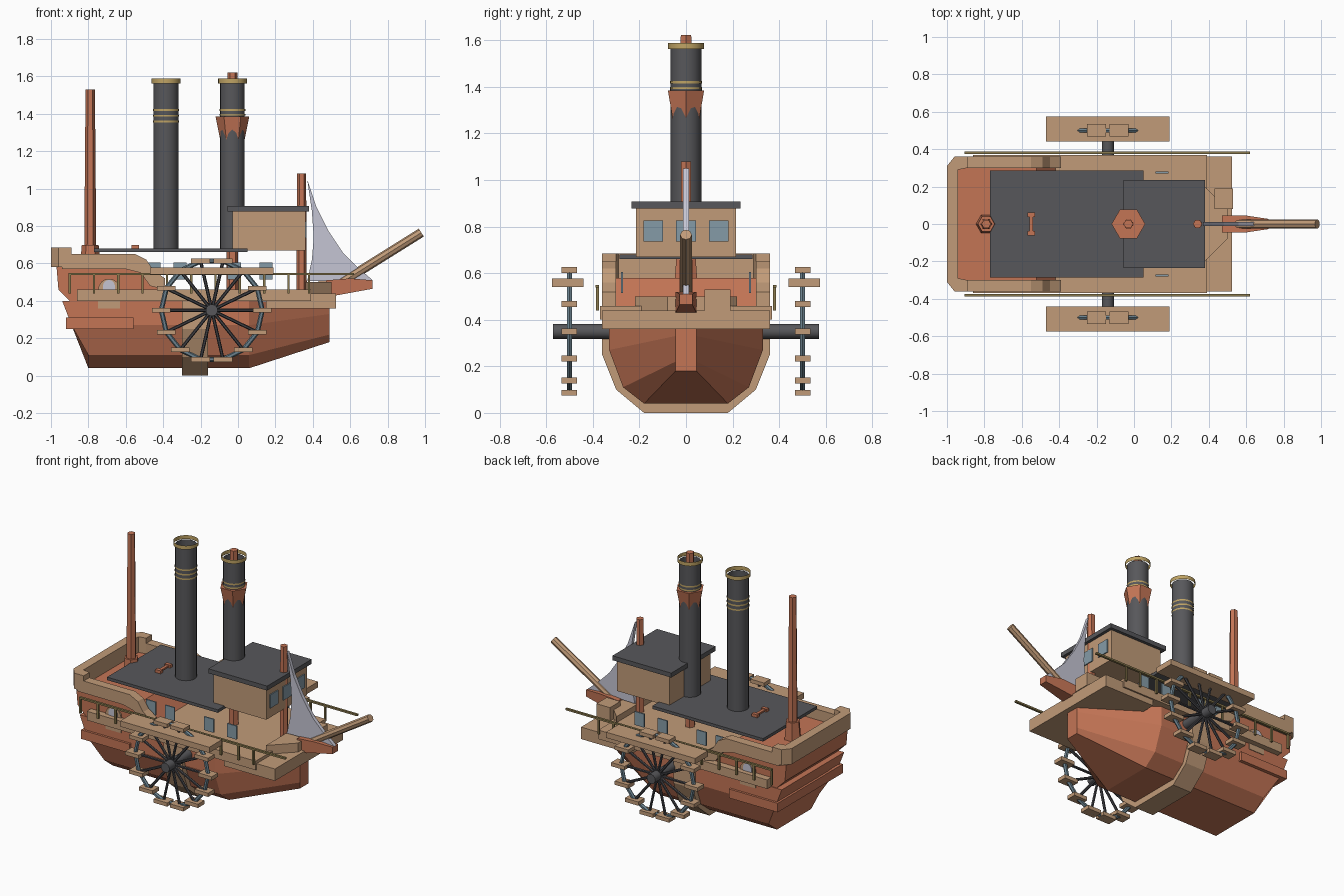
import bpy, bmesh, math
from mathutils import Vector

if "Cube" in bpy.data.objects:
    bpy.data.objects.remove(bpy.data.objects["Cube"], do_unlink=True)


def paint(name, r, g, b):
    m = bpy.data.materials.new(name)
    m.use_nodes = True
    col = tuple((c / 255) ** 2.2 for c in (r, g, b)) + (1,)
    m.diffuse_color = col
    m.node_tree.nodes["Principled BSDF"].inputs["Base Color"].default_value = col
    return m


RED = paint("terracotta wood", 194, 116, 86)
TAN = paint("tan wood", 192, 154, 120)
GREY = paint("dark iron", 88, 88, 91)
BLACK = paint("spoke iron", 68, 68, 72)
GOLD = paint("brass", 190, 162, 100)
RAIL = paint("dull brass", 138, 122, 80)
GLASS = paint("window blue", 132, 154, 166)
STEEL = paint("rim steel", 106, 128, 140)
SAIL = paint("sail cloth", 196, 196, 210)
made = []


def finish(name, bm, mat, smooth=False):
    bmesh.ops.recalc_face_normals(bm, faces=bm.faces)
    me = bpy.data.meshes.new(name)
    bm.to_mesh(me)
    bm.free()
    me.materials.append(mat)
    ob = bpy.data.objects.new(name, me)
    bpy.context.collection.objects.link(ob)
    if smooth:
        made.append(ob)
    return ob


def box(name, x, y, z, mat):
    bm = bmesh.new()
    bmesh.ops.create_cube(bm, size=1)
    for v in bm.verts:
        v.co = [(r[0] + r[1]) / 2 + c * (r[1] - r[0]) for r, c in zip((x, y, z), v.co)]
    return finish(name, bm, mat)


def prism(name, pts, lo, hi, mat, axis="y"):
    """Extrude an outline along y (points x,z), z (points x,y) or x (points y,z)."""
    place = {"y": lambda a, b, c: (a, c, b), "z": lambda a, b, c: (a, b, c),
             "x": lambda a, b, c: (c, a, b)}[axis]
    bm = bmesh.new()
    face = bm.faces.new([bm.verts.new(place(a, b, lo)) for a, b in pts])
    ext = bmesh.ops.extrude_face_region(bm, geom=[face])["geom"]
    step = Vector(place(0, 0, hi - lo))
    for v in ext:
        if isinstance(v, bmesh.types.BMVert):
            v.co += step
    return finish(name, bm, mat)


def rod(name, a, b, r1, mat, r2=None, sides=6, caps=True, smooth=False):
    a, b = Vector(a), Vector(b)
    bm = bmesh.new()
    bmesh.ops.create_cone(bm, cap_ends=caps, segments=sides, radius1=r1,
                          radius2=r1 if r2 is None else r2, depth=(b - a).length)
    turn = (b - a).to_track_quat("Z", "Y")
    if abs((b - a).normalized().z) > 0.999:
        turn.identity()
        for v in bm.verts:
            v.co.x, v.co.y = v.co.y, -v.co.x
    for v in bm.verts:
        v.co = turn @ v.co + (a + b) / 2
    return finish(name, bm, mat, smooth)


def mirrored(pts):
    return pts + [(-y, z) for y, z in reversed(pts)]


# Hull lofted from raked stern to narrow bow
side = [(.33, .40), (.33, .27), (.27, .11), (.18, .04)]
stern_x = [-.94, -.89, -.80, -.80]
bow_z = [.38, .33, .22, .18]
bm = bmesh.new()
rings = []
for k in range(3):
    half = []
    for (y, z), sx, bz in zip(side, stern_x, bow_z):
        half.append([(sx, y, z), (.06, y, z), (.49, .045, bz)][k])
    rings.append([bm.verts.new(p) for p in half]
                 + [bm.verts.new((x, -y, z)) for x, y, z in reversed(half)])
for r, s in zip(rings, rings[1:]):
    for i in range(8):
        j = (i + 1) % 8
        bm.faces.new((r[i], r[j], s[j], s[i]))
bm.faces.new(rings[0])
bm.faces.new(rings[-1])
finish("hull", bm, RED)

strap = [(.36, .40), (.36, .25), (.30, .10), (.18, 0)]
prism("hull_strap", mirrored(strap), -.30, -.16, TAN, "x")
box("stern_belt", (-.92, -.56), (-.345, .345), (.25, .31), RED)
castle = [(-.90, .31), (-.90, .40), (-.96, .46), (-.97, .58), (-.52, .58), (-.42, .46), (-.42, .31)]
prism("stern_castle", castle, -.325, .325, RED)

# Decks
box("main_deck", (-.86, .39), (-.37, .37), (.40, .46), TAN)
box("bow_deck", (.15, .525), (-.36, .36), (.36, .44), TAN)
prism("foredeck", [(.36, .22), (.50, .08), (.50, -.08), (.36, -.22)], .43, .50, TAN, "z")
box("deck_chest", (.43, .53), (.08, .19), (.44, .53), TAN)

# Stern bulwark
outer = [(-.89, .36), (-.96, .36), (-1, .31)]
inner = [(-.94, -.29), (-.89, -.30)]
u_shape = (outer + [(x, -y) for x, y in reversed(outer)]
           + inner[::-1] + [(x, -y) for x, y in inner])
prism("stern_bulwark", u_shape, .58, .685, TAN, "z")
sweep = [(-.94, .57), (-.94, .65), (-.55, .65), (-.49, .62), (-.45, .56), (-.39, .52),
         (-.39, .46), (-.47, .48), (-.52, .55), (-.6, .57)]


def arch(cx, z0, w, h):
    return [(cx - w, z0), (cx + w, z0)] + [
        (cx + w * math.cos(t * math.pi / 8), z0 + h + w * math.sin(t * math.pi / 8))
        for t in range(9)]


# Parts on both sides of the ship
WX, WZ, N = -.14, .35, 14
for s, tag in ((1, "left"), (-1, "right")):
    def span(a, b):
        return tuple(sorted((s * a, s * b)))

    prism("side_bulwark_" + tag, sweep, *span(.30, .36), TAN)
    prism("arch_frame_" + tag, arch(-.69, .36, .058, .10), *span(.325, .334), TAN)
    prism("arch_panel_" + tag, arch(-.69, .40, .032, .08), *span(.334, .339), SAIL)
    for x in (-.45, -.31, -.02, .15):
        box("house_window_" + tag, (x - .035, x + .035), span(.271, .28), (.515, .605), GLASS)

    # Railing
    box("rail_" + tag, (-.905, .62), span(.373, .388), (.538, .55), RAIL)
    for x in (-.90, -.77, -.64, -.51, -.38, -.25, -.12, .01, .14, .27, .38):
        box("rail_post_" + tag, (x - .006, x + .006), span(.374, .386), (.44, .54), RAIL)

    # Paddle wheel
    rod("wheel_shaft_" + tag, (WX, s * .30, WZ), (WX, s * .57, WZ), .032, GREY, sides=12, smooth=True)
    spots = [(WX + .27 * math.cos(2 * math.pi * i / N), WZ + .27 * math.sin(2 * math.pi * i / N))
             for i in range(N)]
    for i, (x, z) in enumerate(spots):
        nx, nz = spots[(i + 1) % N]
        box("paddle_" + tag, (x - .05, x + .05), span(.467, .535), (z - .0125, z + .0125), TAN)
        rod("rim_bar_" + tag, (x, s * .5, z), (nx, s * .5, nz), .013, STEEL)
        rod("spoke_" + tag, (WX, s * .5, WZ), (x, s * .5, z), .009, BLACK)
    box("wheel_cover_" + tag, (-.47, .19), span(.44, .575), (.54, .578), TAN)

# Deckhouse roof and pilothouse
box("house_roof", (-.77, .05), (-.285, .285), (.66, .68), GREY)
box("pilothouse", (-.03, .36), (-.215, .215), (.67, .88), TAN)
box("pilothouse_roof", (-.055, .38), (-.235, .235), (.878, .908), GREY)
for y in (-.14, 0, .14):
    box("pilothouse_window", (.36, .367), (y - .042, y + .042), (.735, .825), GLASS)

# Chimneys as open tubes with brass bands
for cx, bands in ((-.385, (1.36, 1.39, 1.42)), (-.03, (1.395, 1.42))):
    rod("chimney", (cx, 0, .67), (cx, 0, 1.565), .066, GREY, sides=20, caps=False, smooth=True)
    rod("chimney_rim", (cx, 0, 1.562), (cx, 0, 1.588), .077, GOLD, sides=20, caps=False, smooth=True)
    for z in bands:
        rod("chimney_band", (cx, 0, z - .005), (cx, 0, z + .005), .069, GOLD, sides=20,
            caps=False, smooth=True)
rod("chimney_flare", (-.03, 0, 1.20), (-.03, 0, 1.385), .053, RED, r2=.09)

# Masts
rod("middle_mast", (-.03, 0, .46), (-.03, 0, 1.622), .032, RED, r2=.026)
rod("rear_mast", (-.79, 0, .58), (-.79, 0, 1.53), .033, RED, r2=.025)
rod("rear_mast_base", (-.79, 0, .58), (-.79, 0, .70), .055, RED, r2=.045)
rod("front_mast", (.34, 0, .44), (.34, 0, 1.08), .028, RED, r2=.024)

# Roof cleat
box("cleat_bar", (-.56, -.54), (-.05, .05), (.685, .695), RED)
for y in (-.05, .05):
    box("cleat_foot", (-.57, -.53), (y - .012, y + .012), (.68, .70), RED)

# Bowsprit and sail
bow = prism("bowsprit_base", [(.47, .43), (.53, .43), (.72, .465), (.72, .51), (.60, .52), (.47, .51)],
            -.045, .045, RED)
for v in bow.data.vertices:
    if v.co.x > .7:
        v.co.y *= .6
rod("bowsprit", (.54, 0, .49), (.98, 0, .765), .025, TAN, sides=8)
sail = [(.37, 1.05), (.42, .90), (.48, .78), (.56, .66), (.64, .58), (.72, .51),
        (.37, .505), (.395, .62), (.405, .74), (.395, .88)]
prism("front_sail", sail, -.012, .012, SAIL)

bpy.ops.object.select_all(action="DESELECT")
for ob in made:
    ob.select_set(True)
bpy.context.view_layer.objects.active = made[0]
bpy.ops.object.shade_smooth_by_angle(angle=math.radians(35))
